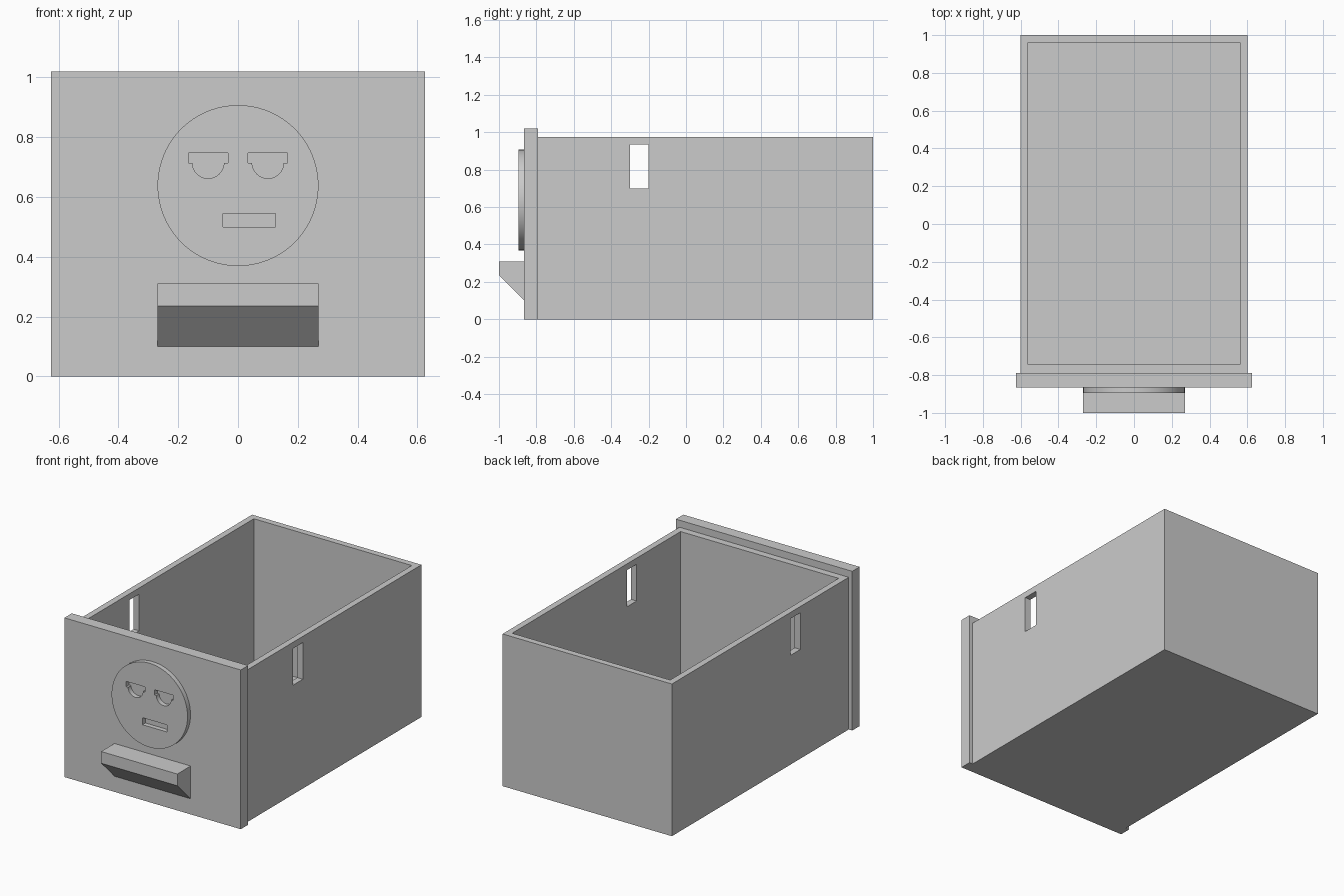
import bpy, bmesh
from math import sin, cos, pi
from mathutils import Vector

default = bpy.data.objects.get("Cube")
if default:
    bpy.data.objects.remove(default, do_unlink=True)

grey = bpy.data.materials.new("light grey")
grey.use_nodes = True
colour = (0.6, 0.6, 0.6, 1)
grey.diffuse_color = colour
grey.node_tree.nodes["Principled BSDF"].inputs["Base Color"].default_value = colour


def prism(name, profile, axis, start, end):
    """Extrude a closed 2D profile along the x or y axis."""
    bm = bmesh.new()
    place = (lambda a, b: (start, a, b)) if axis == "x" else (lambda a, b: (a, start, b))
    face = bm.faces.new([bm.verts.new(place(a, b)) for a, b in profile])
    push = Vector((end - start, 0, 0) if axis == "x" else (0, end - start, 0))
    extruded = bmesh.ops.extrude_face_region(bm, geom=[face], use_keep_orig=True)
    moved = [v for v in extruded["geom"] if isinstance(v, bmesh.types.BMVert)]
    bmesh.ops.translate(bm, verts=moved, vec=push)
    bmesh.ops.recalc_face_normals(bm, faces=bm.faces)
    mesh = bpy.data.meshes.new(name)
    bm.to_mesh(mesh)
    bm.free()
    mesh.materials.append(grey)
    obj = bpy.data.objects.new(name, mesh)
    bpy.context.collection.objects.link(obj)
    return obj


def box(name, x0, x1, y0, y1, z0, z1):
    return prism(name, [(x0, z0), (x1, z0), (x1, z1), (x0, z1)], "y", y0, y1)


def arc(x, z, radius, first, last, steps):
    angles = [first + (last - first) * i / steps for i in range(steps + 1)]
    return [(x + radius * cos(a), z + radius * sin(a)) for a in angles]


def activate(obj):
    bpy.ops.object.select_all(action="DESELECT")
    obj.select_set(True)
    bpy.context.view_layer.objects.active = obj


def cut(target, cutter):
    """Subtract the cutter from the target, then discard it."""
    mod = target.modifiers.new("cut", "BOOLEAN")
    mod.operation, mod.solver, mod.object = "DIFFERENCE", "EXACT", cutter
    cutter.hide_render = True
    activate(target)
    bpy.ops.object.modifier_apply(modifier=mod.name)
    bpy.data.objects.remove(cutter, do_unlink=True)


# Open drawer box with a slot through both side walls
drawer = box("drawer_box", -0.6, 0.6, -0.79, 1, 0, 0.975)
cut(drawer, box("cavity_cutter", -0.56, 0.56, -0.745, 0.96, 0.04, 1.2))
cut(drawer, box("slot_cutter", -0.8, 0.8, -0.3, -0.2, 0.7, 0.935))

# Overhanging front panel
FRONT = -0.865
box("front_panel", -0.625, 0.625, FRONT, -0.79, 0, 1.02)

# Wedge-shaped pull handle
prism("handle", [(FRONT, 0.31), (-1, 0.31), (-1, 0.235), (FRONT, 0.1)], "x", -0.27, 0.27)

# Round face plate with cut-out eyes and mouth
face = prism("face_disc", arc(0, 0.638, 0.269, 0, 2 * pi, 96)[:-1], "y", -0.895, FRONT)
for x in (-0.1, 0.1):
    lid = [(x + 0.066, 0.713), (x + 0.066, 0.747), (x - 0.066, 0.747), (x - 0.066, 0.713)]
    eye = lid + arc(x, 0.715, 0.053, pi, 2 * pi, 24)
    eye = [(a, min(b, 0.713) if i > 3 else b) for i, (a, b) in enumerate(eye)]
    cut(face, prism("eye_cutter", eye, "y", -0.95, -0.8))
cut(face, box("mouth_cutter", -0.05, 0.125, -0.95, -0.8, 0.5, 0.545))
activate(face)
bpy.ops.object.shade_smooth_by_angle(angle=pi / 6)
